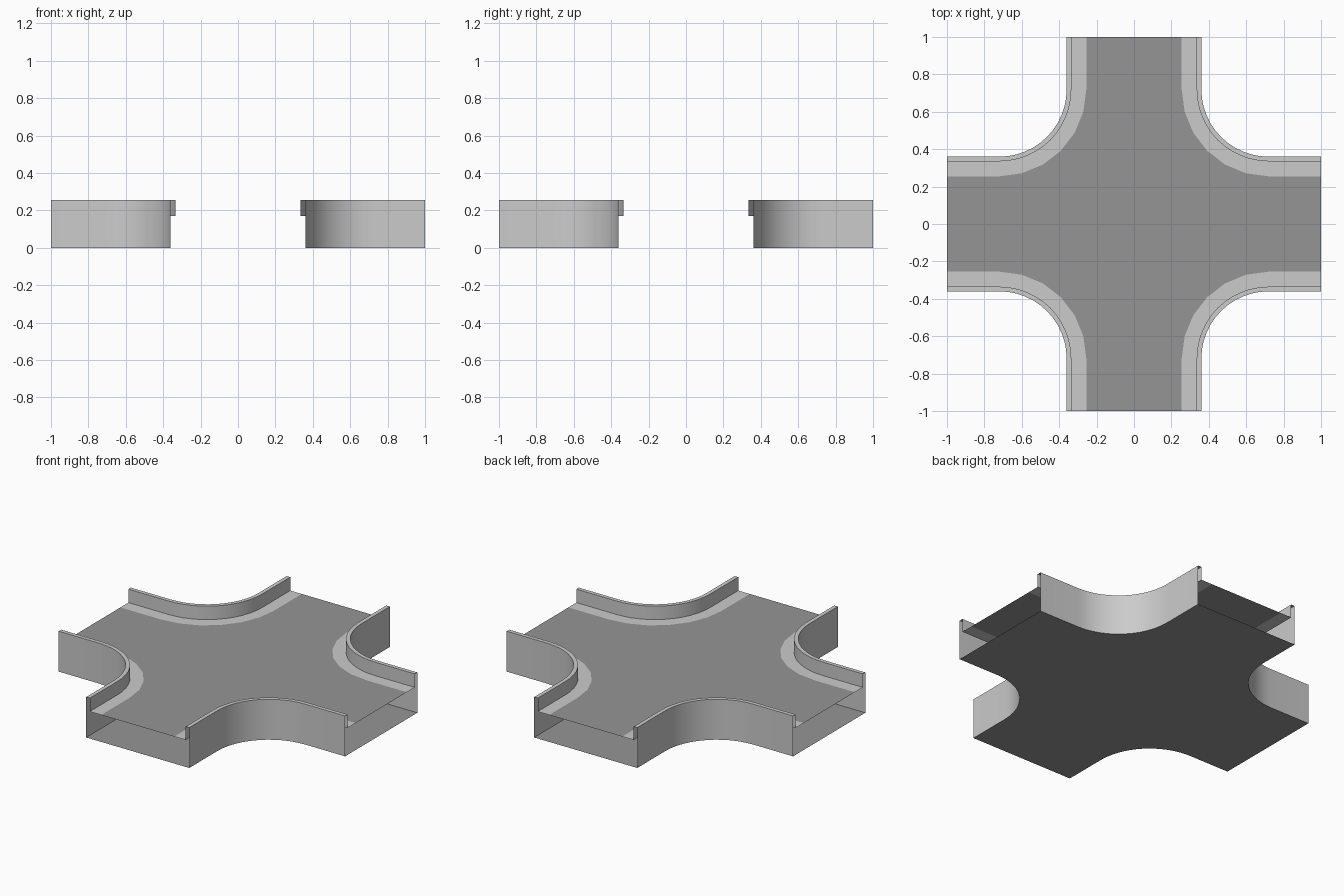
import bpy
import math

if "Cube" in bpy.data.objects:
    bpy.data.objects.remove(bpy.data.objects["Cube"])

C = 0.72          # fillet centre (x = y) shared by all offset lines
TOP, DECK = 0.255, 0.17
OUTER, INNER, KERB = 0.36, 0.335, 0.255   # half widths of the arms

dark = bpy.data.materials.new("asphalt")
dark.diffuse_color = (0.3, 0.3, 0.3, 1)
dark.use_nodes = True
dark.node_tree.nodes["Principled BSDF"].inputs["Base Color"].default_value = dark.diffuse_color


def corner(hw, n, turn=0):
    """Line round one corner, from one arm end to the next (clockwise)."""
    r = C - hw
    pts = [(hw, 1.0)]
    for i in range(n + 1):
        a = math.pi + math.pi / 2 * i / n
        pts.append((C + r * math.cos(a), C + r * math.sin(a)))
    pts.append((1.0, hw))
    for _ in range(turn):
        pts = [(y, -x) for x, y in pts]
    return pts


def add(name, verts, faces, mat=None):
    me = bpy.data.meshes.new(name)
    me.from_pydata(verts, [], faces)
    ob = bpy.data.objects.new(name, me)
    bpy.context.collection.objects.link(ob)
    if mat:
        me.materials.append(mat)
    return ob


def plate(name, outline, z, up, mat=None):
    """Flat face; the outline is given clockwise."""
    pts = outline[::-1] if up else outline
    return add(name, [(x, y, z) for x, y in pts], [range(len(pts))], mat)


def cross(hw, n):
    return [p for t in range(4) for p in corner(hw, n, t)]


# road surface and underside
plate("road", cross(KERB, 6), DECK, True, dark)
plate("underside", cross(OUTER, 12), 0, False, dark)

# sidewalks and open-ended side walls with parapets
profile = [(OUTER, 0), (OUTER, TOP), (INNER, TOP), (INNER, DECK)]
for t in range(4):
    plate(f"sidewalk_{t}", corner(INNER, 12, t) + corner(KERB, 6, t)[::-1],
          DECK, True)

    rows = [[(x, y, z) for x, y in corner(hw, 12, t)] for hw, z in profile]
    n = len(rows[0])
    faces = [(k * n + i, (k + 1) * n + i, (k + 1) * n + i + 1, k * n + i + 1)
             for k in range(3) for i in range(n - 1)]
    wall = add(f"wall_{t}", [v for row in rows for v in row], faces)
    bpy.ops.object.select_all(action='DESELECT')
    wall.select_set(True)
    bpy.context.view_layer.objects.active = wall
    bpy.ops.object.shade_smooth_by_angle(angle=math.radians(30))
